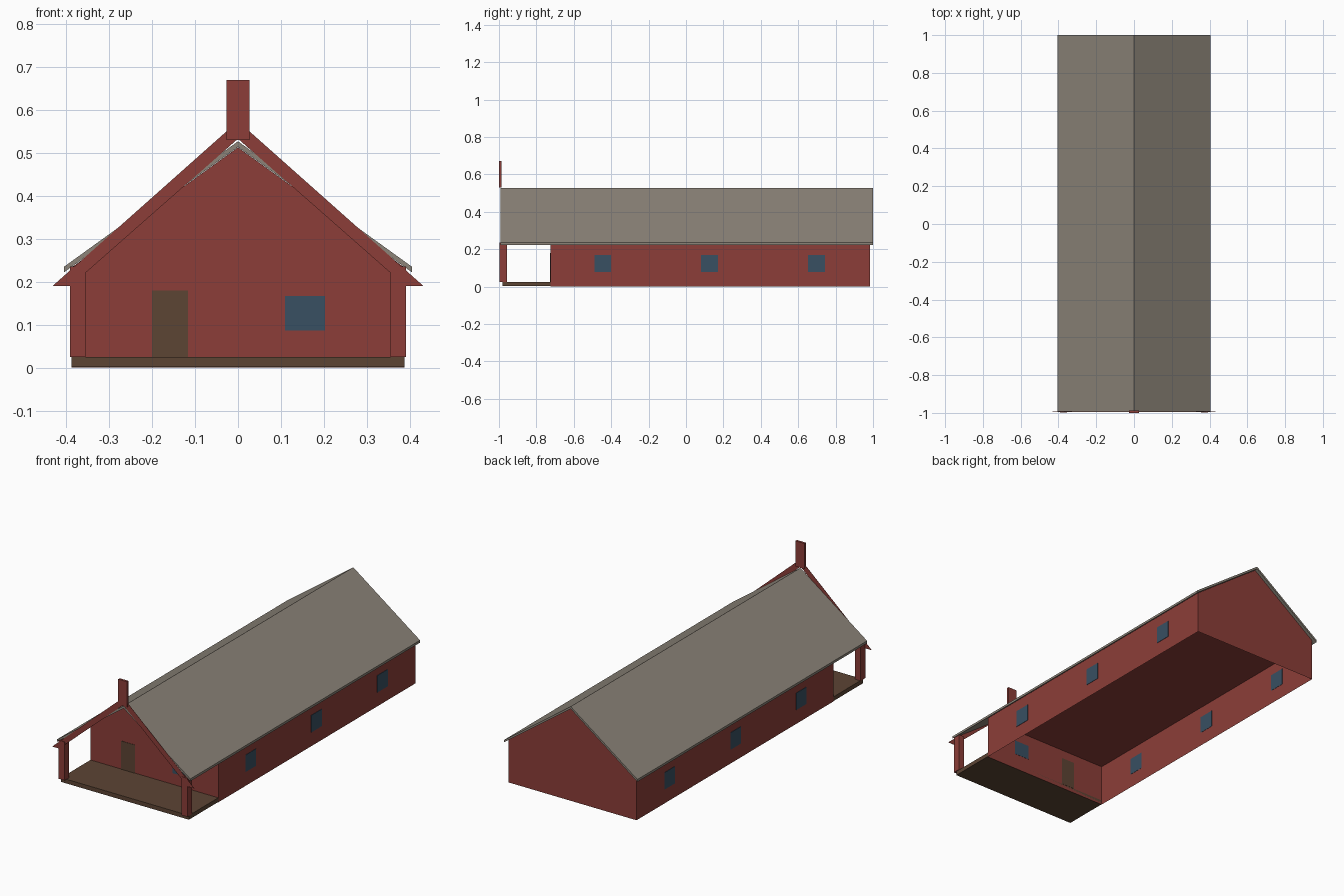
import bpy, bmesh

if "Cube" in bpy.data.objects:
    bpy.data.objects.remove(bpy.data.objects["Cube"])


def material(name, rgb):
    m = bpy.data.materials.new(name)
    m.diffuse_color = (*rgb, 1)
    m.use_nodes = True
    m.node_tree.nodes["Principled BSDF"].inputs["Base Color"].default_value = m.diffuse_color
    return m


RED = material("barn red", (0.262, 0.048, 0.040))
BROWN = material("dark brown wood", (0.107, 0.058, 0.034))
GREY = material("roof grey", (0.262, 0.231, 0.191))
BLUE = material("window blue", (0.040, 0.080, 0.122))


def finish(name, bm, mat):
    bmesh.ops.recalc_face_normals(bm, faces=bm.faces)
    me = bpy.data.meshes.new(name)
    bm.to_mesh(me)
    bm.free()
    me.materials.append(mat)
    ob = bpy.data.objects.new(name, me)
    bpy.context.collection.objects.link(ob)
    return ob


def box(name, x, y, z, mat):
    bm = bmesh.new()
    bmesh.ops.create_cube(bm, size=1)
    for v in bm.verts:
        v.co = [r[0] if c < 0 else r[1] for c, r in zip(v.co, (x, y, z))]
    return finish(name, bm, mat)


def extrude_xz(name, pts, y0, y1, mat, open_bottom=False):
    """Sweep an (x, z) outline along y."""
    bm = bmesh.new()
    face = bm.faces.new([bm.verts.new((x, y0, z)) for x, z in pts])
    if y1 != y0:
        new = bmesh.ops.extrude_face_region(bm, geom=[face], use_keep_orig=True)
        verts = [g for g in new["geom"] if isinstance(g, bmesh.types.BMVert)]
        bmesh.ops.translate(bm, verts=verts, vec=(0, y1 - y0, 0))
    bmesh.ops.recalc_face_normals(bm, faces=bm.faces)
    if open_bottom:
        low = [f for f in bm.faces if all(v.co.z < 0.001 for v in f.verts)]
        bmesh.ops.delete(bm, geom=low, context="FACES_ONLY")
    return finish(name, bm, mat)


# House shell, open underneath, with a ceiling at wall height
W, Y0, Y1 = 0.388, -0.725, 0.983
EAVE, PEAK = 0.233, 0.513
extrude_xz("house_walls", [(-W, 0), (W, 0), (W, EAVE), (0, PEAK), (-W, EAVE)],
           Y0, Y1, RED, open_bottom=True)
box("ceiling", (-W + 0.002, W - 0.002), (Y0 + 0.002, Y1 - 0.002), (0.226, 0.23), RED)

# Folded roof slab
RX, RZ, RT = 0.405, 0.235, 0.527
T = 0.013
extrude_xz("roof", [(-RX, RZ - T), (0, RT - T), (RX, RZ - T),
                    (RX, RZ), (0, RT), (-RX, RZ)], -0.992, 1.0, GREY)

# Porch floor
box("porch_floor", (-W, W), (-0.98, Y0), (0.002, 0.025), BROWN)

# Porch posts and side windows on both sides
for s, side in ((-1, "left"), (1, "right")):
    box(side + "_porch_post", sorted((s * 0.355, s * 0.391)), (-0.997, -0.957),
        (0.025, 0.236), RED)
    for i, y in enumerate((-0.445, 0.125, 0.697)):
        box(f"{side}_window_{i + 1}", sorted((s * (W - 0.001), s * (W + 0.002))),
            (y - 0.045, y + 0.045), (0.077, 0.17), BLUE)

# Thin gable trim board
extrude_xz("gable_trim", [(-0.432, 0.19), (-0.39, 0.19), (0, 0.533), (0.39, 0.19),
                          (0.432, 0.19), (0, 0.574)], -0.9945, -0.9935, RED)

# Ridge post at the gable peak
box("ridge_post", (-0.027, 0.027), (-1.0, -0.987), (0.53, 0.67), RED)

# Front door and window
box("front_door", (-0.2, -0.117), (Y0 - 0.002, Y0 + 0.001), (0.025, 0.18), BROWN)
box("front_window", (0.11, 0.203), (Y0 - 0.002, Y0 + 0.001), (0.087, 0.167), BLUE)
